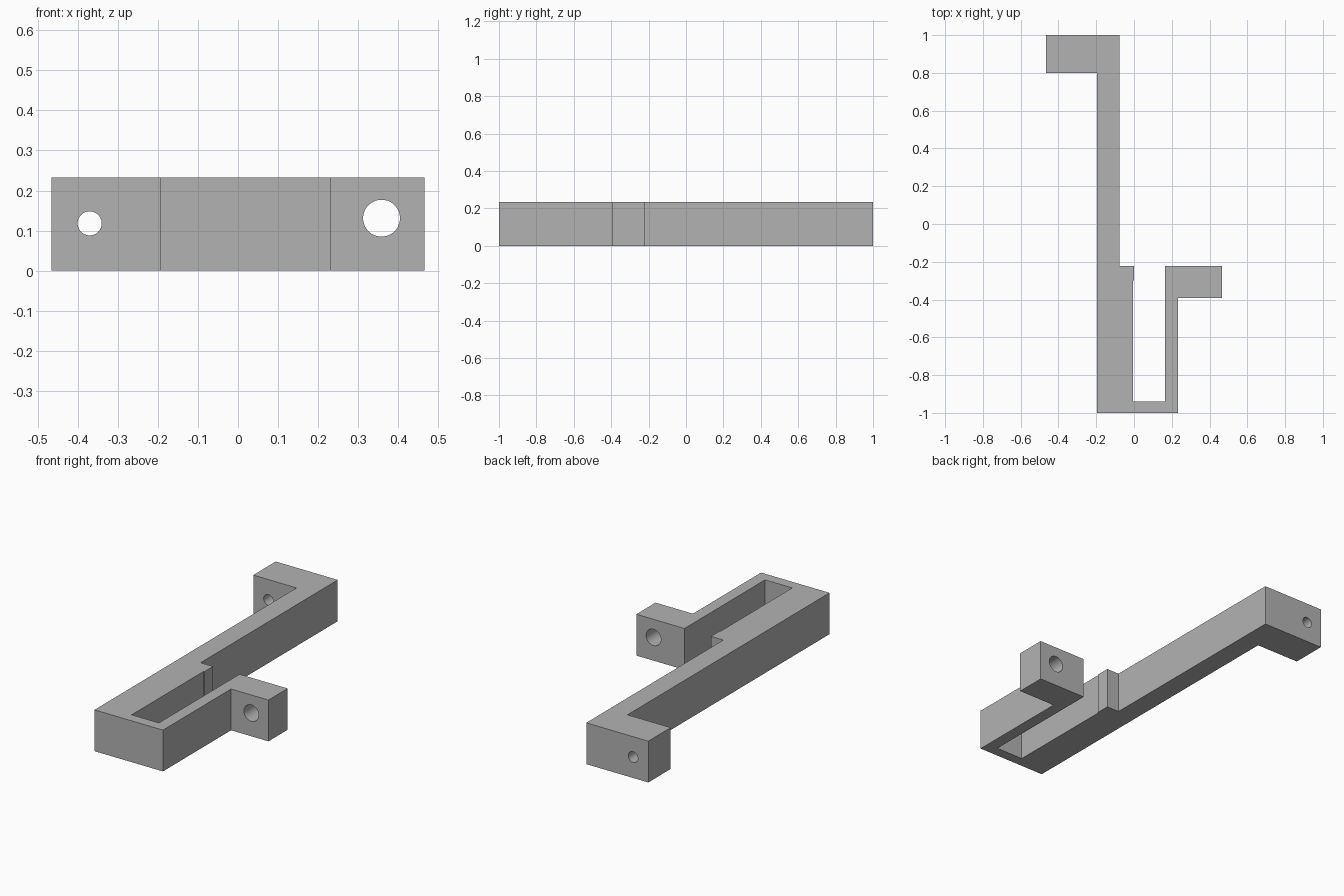
import bpy, bmesh
from math import radians

cube = bpy.data.objects.get("Cube")
if cube:
    bpy.data.objects.remove(cube, do_unlink=True)

HEIGHT = 0.233

grey = bpy.data.materials.new("plain_grey")
grey.use_nodes = True
colour = (0.45, 0.45, 0.45, 1)
grey.diffuse_color = colour
grey.node_tree.nodes["Principled BSDF"].inputs["Base Color"].default_value = colour


def extrude_outline(name, points, height):
    """Solid made from a flat outline pulled upward."""
    bm = bmesh.new()
    face = bm.faces.new([bm.verts.new((x, y, 0)) for x, y in points])
    top = bmesh.ops.extrude_face_region(bm, geom=[face])["geom"]
    verts = [v for v in top if isinstance(v, bmesh.types.BMVert)]
    bmesh.ops.translate(bm, vec=(0, 0, height), verts=verts)
    bmesh.ops.recalc_face_normals(bm, faces=bm.faces)
    mesh = bpy.data.meshes.new(name)
    bm.to_mesh(mesh)
    bm.free()
    obj = bpy.data.objects.new(name, mesh)
    bpy.context.collection.objects.link(obj)
    mesh.materials.append(grey)
    return obj


def drill(obj, x, y, z, radius):
    """Round hole running front to back."""
    bpy.ops.mesh.primitive_cylinder_add(vertices=48, radius=radius, depth=0.4,
                                        location=(x, y, z), rotation=(radians(90), 0, 0))
    cutter = bpy.context.object
    cutter.name = "hole_cutter"
    cutter.hide_render = True
    cutter.data.materials.append(grey)
    mod = obj.modifiers.new("hole", "BOOLEAN")
    mod.operation = "DIFFERENCE"
    mod.solver = "EXACT"
    mod.object = cutter
    bpy.ops.object.select_all(action="DESELECT")
    obj.select_set(True)
    bpy.context.view_layer.objects.active = obj
    bpy.ops.object.modifier_apply(modifier=mod.name)
    bpy.data.objects.remove(cutter, do_unlink=True)


# Bracket outline: long arm, rear tab, front hook with slot, side tab
outline = [
    (-0.195, -1), (0.232, -1), (0.232, -0.393), (0.465, -0.393),
    (0.465, -0.222), (0.165, -0.222), (0.165, -0.94), (-0.005, -0.94),
    (-0.005, -0.3), (0, -0.3), (0, -0.222), (-0.078, -0.222),
    (-0.078, 1), (-0.465, 1), (-0.465, 0.8), (-0.195, 0.8),
]
bracket = extrude_outline("bracket", outline, HEIGHT)

# Screw holes in the rear tab and side tab
drill(bracket, -0.37, 0.9, 0.118, 0.03)
drill(bracket, 0.358, -0.31, 0.131, 0.046)

bpy.ops.object.shade_smooth_by_angle(angle=radians(30))
